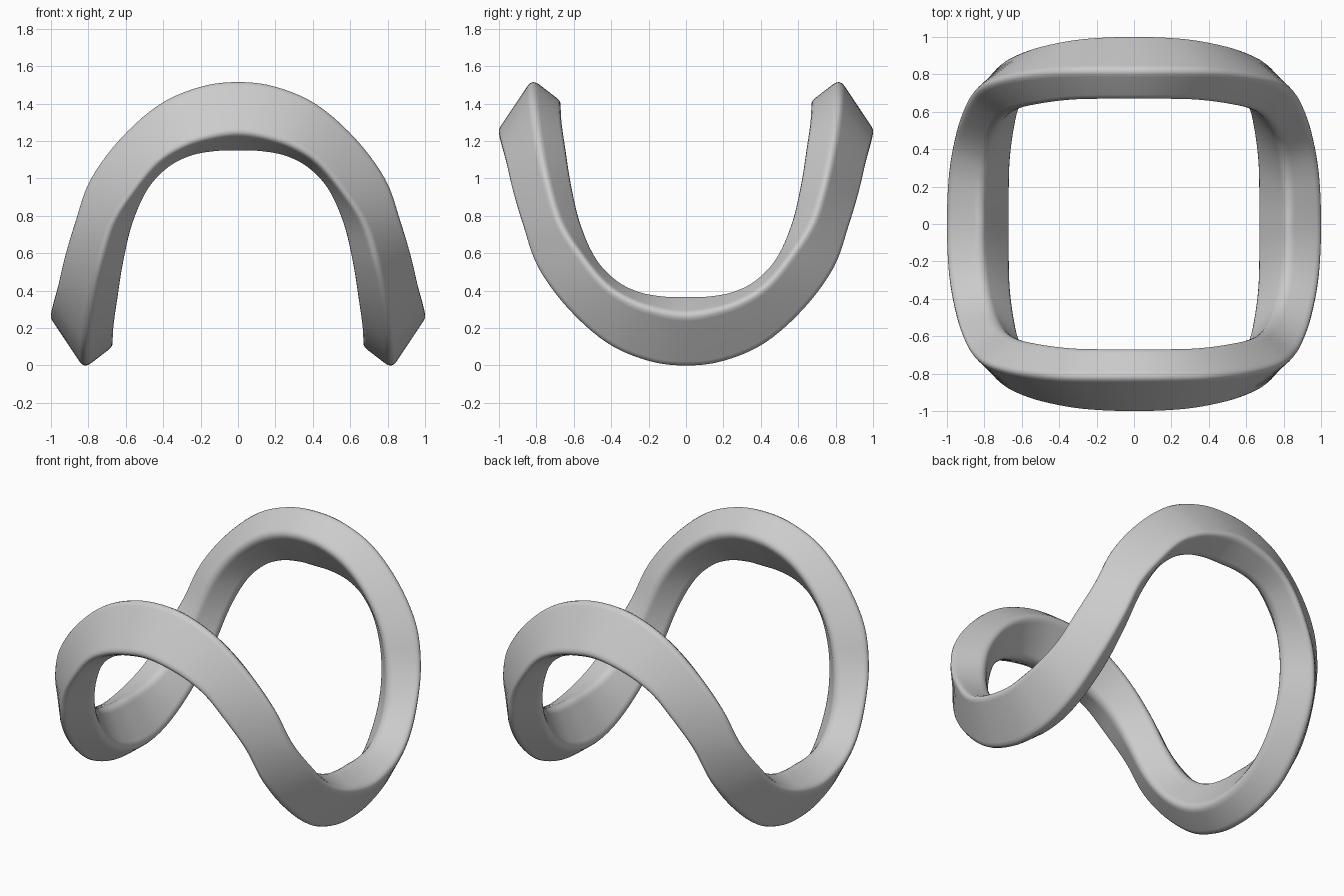
import bpy
import bmesh
from mathutils import Vector

if "Cube" in bpy.data.objects:
    bpy.data.objects.remove(bpy.data.objects["Cube"], do_unlink=True)

HEIGHT = 1.515   # overall height of the saddle-shaped loop
STEPS = 5        # smooth rings between stations
RADIUS = 0.045   # softened edge size
ARC = 4          # segments around each softened edge

# Quarter paths of two of the four edges, from the front crest to the side dip
crest_edge = [(0, .82, 1.515), (.2, .82, 1.49), (.42, .815, 1.395), (.63, .79, 1.21),
              (.79, .745, .99), (.87, .675, .765), (.925, .555, .58), (.96, .43, .43),
              (.985, .29, .34), (.997, .14, .29), (1, 0, .27)]
inner_edge = [(0, .82, 1.15), (.12, .82, 1.148), (.25, .812, 1.125), (.37, .795, 1.065),
              (.48, .76, .95), (.565, .71, .76), (.615, .63, .55), (.645, .5, .36),
              (.665, .34, .22), (.67, .17, .14), (.67, 0, .115)]


def partner(path):
    """Half turn about the horizontal diagonal gives the opposite edge."""
    return [(y, x, HEIGHT - z) for x, y, z in reversed(path)]


def close_loop(quarter):
    """Mirror a quarter path twice into a closed path."""
    half = quarter + [(x, -y, z) for x, y, z in reversed(quarter[:-1])]
    return [Vector(p) for p in half + [(-x, y, z) for x, y, z in reversed(half[1:-1])]]


def smooth_path(points):
    """Closed spline through the points."""
    result, count = [], len(points)
    for i in range(count):
        a, b, c, d = (points[(i + k) % count] for k in (-1, 0, 1, 2))
        for s in range(STEPS):
            t = s / STEPS
            result.append(b + .5 * t * (c - a + t * (2 * a - 5 * b + 4 * c - d
                                                    + t * (3 * (b - c) + d - a))))
    return result


def rounded_section(corners):
    """Four-sided section with softened corners that pass through the points."""
    ring = []
    for i, corner in enumerate(corners):
        u = (corners[i - 1] - corner).normalized() * RADIUS
        v = (corners[(i + 1) % len(corners)] - corner).normalized() * RADIUS
        tip = corner - .25 * (u + v)
        for k in range(ARC + 1):
            t = k / ARC
            ring.append(tip + u * (1 - t) ** 2 + v * t ** 2)
    return ring


# Sweep the section around the loop
edges = [crest_edge, partner(crest_edge), inner_edge, partner(inner_edge)]
paths = [smooth_path(close_loop(edge)) for edge in edges]
bm = bmesh.new()
rings = [[bm.verts.new(p) for p in rounded_section(corners)] for corners in zip(*paths)]
for i, ring in enumerate(rings):
    previous = rings[i - 1]
    for k in range(len(ring)):
        bm.faces.new((previous[k - 1], previous[k], ring[k], ring[k - 1]))
bmesh.ops.recalc_face_normals(bm, faces=bm.faces)
mesh = bpy.data.meshes.new("saddle_loop")
bm.to_mesh(mesh)
bm.free()
mesh.shade_smooth()

# Plain grey finish
grey = bpy.data.materials.new("light_grey")
grey.use_nodes = True
grey.diffuse_color = (.6, .6, .6, 1)
grey.node_tree.nodes["Principled BSDF"].inputs["Base Color"].default_value = (.6, .6, .6, 1)
mesh.materials.append(grey)

loop = bpy.data.objects.new("saddle_loop", mesh)
bpy.context.collection.objects.link(loop)

# Keep the broad faces flat between the softened edges
weighted = loop.modifiers.new("flat_faces", "WEIGHTED_NORMAL")
weighted.keep_sharp = True
